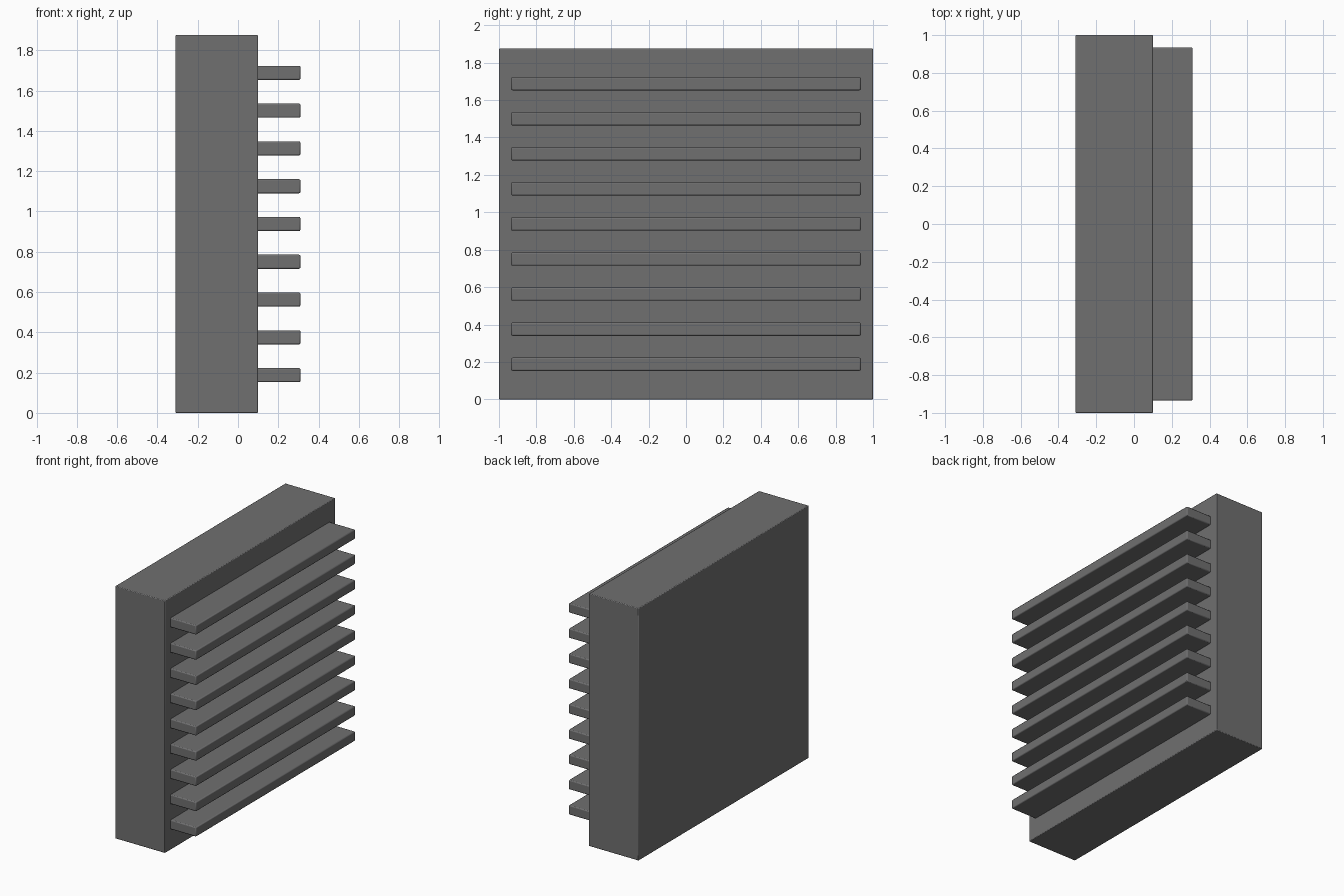
import bpy

if "Cube" in bpy.data.objects:
    bpy.data.objects.remove(bpy.data.objects["Cube"])

grey = bpy.data.materials.new("dark grey metal")
grey.diffuse_color = (0.16, 0.16, 0.162, 1.0)
grey.use_nodes = True
grey.node_tree.nodes["Principled BSDF"].inputs["Base Color"].default_value = grey.diffuse_color


def box(name, x0, x1, half_y, z0, z1, bevel):
    """Bevelled box given by its extents, centred on y = 0."""
    bpy.ops.mesh.primitive_cube_add(size=1, location=((x0 + x1) / 2, 0, (z0 + z1) / 2))
    ob = bpy.context.object
    ob.name = name
    ob.scale = (x1 - x0, 2 * half_y, z1 - z0)
    bpy.ops.object.transform_apply(location=False, rotation=False, scale=True)
    mod = ob.modifiers.new("soft edges", 'BEVEL')
    mod.width = bevel
    mod.segments = 2
    ob.data.materials.append(grey)
    bpy.ops.object.shade_smooth_by_angle()
    return ob


# Main housing
HEIGHT = 1.875
box("housing", -0.31, 0.10, 1.0, 0.0, HEIGHT, 0.005)

# Nine evenly spaced cooling fins, rooted slightly inside the housing
FINS = 9
for i in range(1, FINS + 1):
    z = HEIGHT * i / (FINS + 1)
    box(f"cooling_fin_{i}", 0.09, 0.31, 0.935, z - 0.035, z + 0.035, 0.007)
